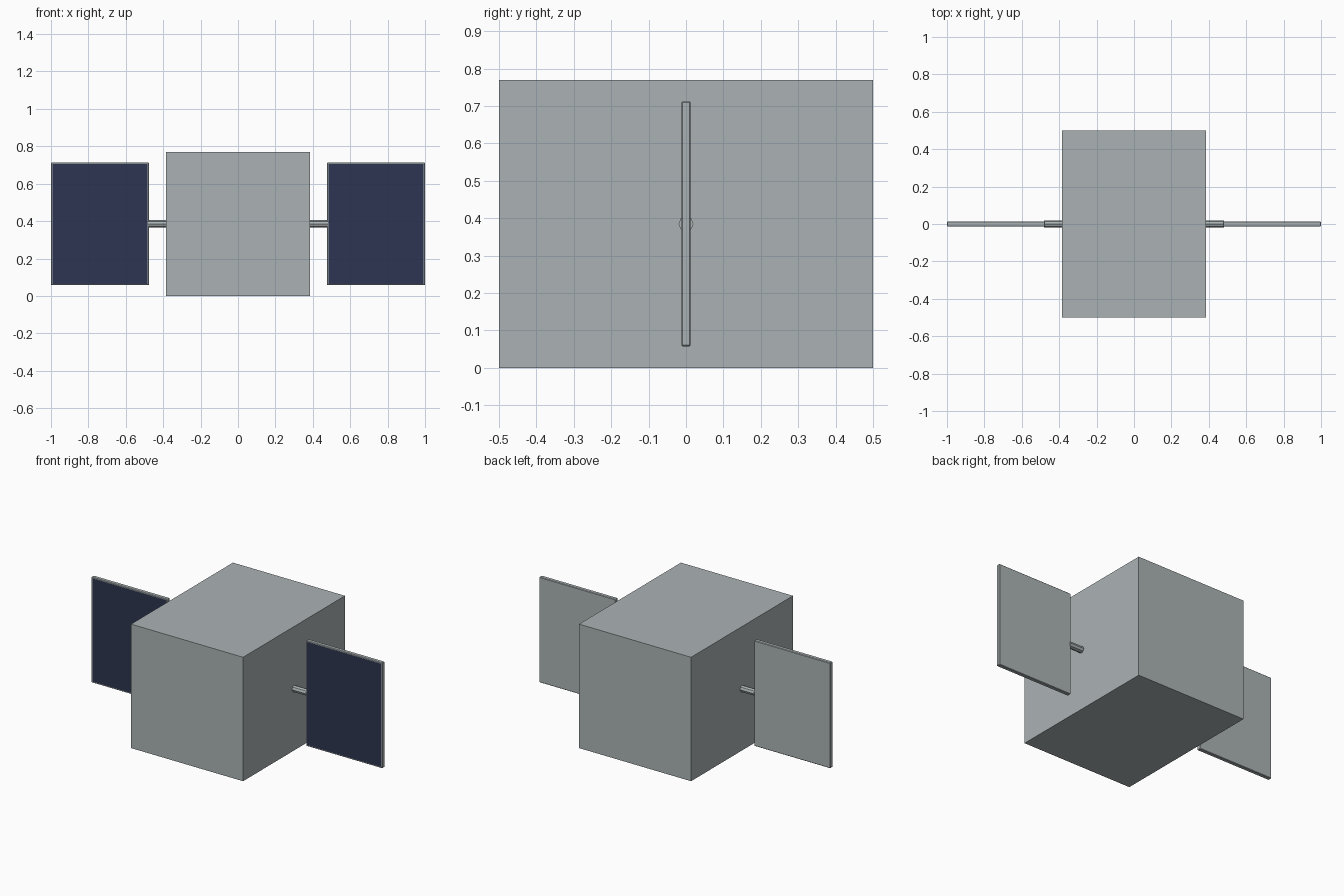
import bpy, bmesh, math
from mathutils import Matrix, Vector

cube = bpy.data.objects.get("Cube")
if cube:
    bpy.data.objects.remove(cube, do_unlink=True)


def material(name, rgb):
    m = bpy.data.materials.new(name)
    m.use_nodes = True
    m.diffuse_color = (*rgb, 1)
    m.node_tree.nodes["Principled BSDF"].inputs["Base Color"].default_value = (*rgb, 1)
    return m


GREY = material("light grey metal", (0.41, 0.45, 0.46))
NAVY = material("navy solar cells", (0.027, 0.036, 0.082))
MID_Z = 0.385


def finish(bm, name, mats):
    mesh = bpy.data.meshes.new(name)
    bm.to_mesh(mesh)
    bm.free()
    for m in mats:
        mesh.materials.append(m)
    obj = bpy.data.objects.new(name, mesh)
    bpy.context.collection.objects.link(obj)
    return obj


def box(center, size):
    bm = bmesh.new()
    bmesh.ops.create_cube(bm, size=1, matrix=Matrix.Translation(center) @ Matrix.Diagonal((*size, 1)))
    return bm


# Central body
finish(box((0, 0, MID_Z), (0.77, 1, 0.77)), "body", [GREY])

for side, s in (("left", 1), ("right", -1)):
    # Eight-sided arm with a vertex on each axis
    bm = bmesh.new()
    bmesh.ops.create_cone(
        bm, cap_ends=True, segments=8, radius1=0.02, radius2=0.02, depth=0.1,
        matrix=Matrix.Translation((s * 0.43, 0, MID_Z)) @ Matrix.Rotation(math.pi / 2, 4, "Y"))
    finish(bm, side + "_arm", [GREY])

    # Panel with chamfered edges and a framed field of cells on the front
    bm = box((s * 0.738, 0, MID_Z), (0.524, 0.025, 0.655))
    bmesh.ops.bevel(bm, geom=bm.edges[:], offset=0.003, segments=1, affect="EDGES")
    bm.normal_update()
    front = max(bm.faces, key=lambda f: f.normal.dot(Vector((0, -1, 0))) * f.calc_area())
    bmesh.ops.inset_region(bm, faces=[front], thickness=0.006)
    front.material_index = 1
    finish(bm, side + "_panel", [GREY, NAVY])
